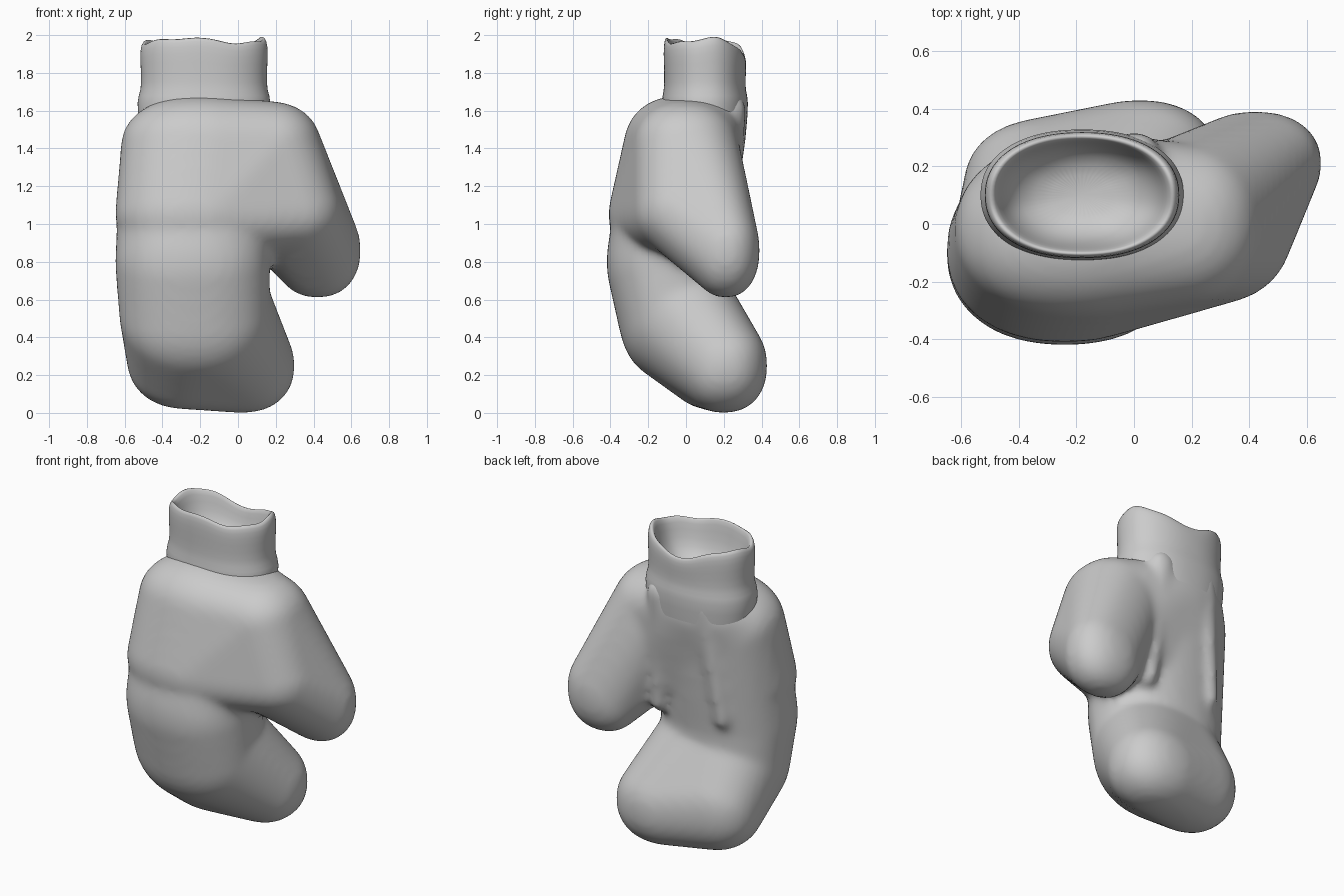
import bpy, bmesh, math

if "Cube" in bpy.data.objects:
    bpy.data.objects.remove(bpy.data.objects["Cube"], do_unlink=True)

grey = bpy.data.materials.new("soft grey")
grey.use_nodes = True
grey.diffuse_color = (0.6, 0.6, 0.6, 1)
grey.node_tree.nodes["Principled BSDF"].inputs["Base Color"].default_value = grey.diffuse_color
SIDES = 48


def rounded(value, fullness=0.9):
    """Sine or cosine pushed outward, so that ellipses become slightly boxy."""
    return math.copysign(abs(value) ** fullness, value)


def pad_points(bm, centre, radii):
    """Points over a slightly boxy ellipsoid."""
    rings = SIDES // 2
    points = []
    for row in range(rings):
        tilt = math.pi * (row + 0.5) / rings
        for column in range(SIDES):
            turn = math.tau * column / SIDES
            direction = (
                rounded(math.sin(tilt)) * rounded(math.cos(turn)),
                rounded(math.sin(tilt)) * rounded(math.sin(turn)),
                rounded(math.cos(tilt)),
            )
            points.append(bm.verts.new([c + d * r for c, d, r in zip(centre, direction, radii)]))
    return points


def stuffed(bm, *pads):
    """Stretch a tight skin around several ellipsoid pads."""
    points = []
    for centre, radii in pads:
        points += pad_points(bm, centre, radii)
    hull = bmesh.ops.convex_hull(bm, input=points)
    spare = {item for item in hull["geom_interior"] + hull["geom_unused"]
             if isinstance(item, bmesh.types.BMVert)}
    bmesh.ops.delete(bm, geom=list(spare), context='VERTS')


def finish(bm, name):
    """Turn the bmesh into a smooth grey object."""
    bmesh.ops.recalc_face_normals(bm, faces=bm.faces)
    mesh = bpy.data.meshes.new(name)
    bm.to_mesh(mesh)
    bm.free()
    mesh.materials.append(grey)
    mesh.shade_smooth()
    part = bpy.data.objects.new(name, mesh)
    bpy.context.collection.objects.link(part)
    return part


# Padded hand: wrist end, back of the hand, knuckles, curled fingers and thumb
wrist = (-0.2, -0.02, 1.4), (0.42, 0.31, 0.28)
wrist_heel = (-0.18, 0.12, 1.5), (0.34, 0.2, 0.18)
hand_back = (-0.24, -0.09, 1.05), (0.41, 0.32, 0.25)
knuckles = (-0.24, -0.1, 0.8), (0.41, 0.32, 0.35)
finger_middle = (-0.23, -0.07, 0.55), (0.4, 0.29, 0.38)
outer_fingertip = (-0.27, 0.13, 0.3), (0.32, 0.24, 0.28)
inner_fingertip = (0.02, 0.2, 0.25), (0.28, 0.23, 0.25)
thumb_tip = (0.42, 0.21, 0.86), (0.23, 0.18, 0.25)
thumb_middle = (0.25, -0.01, 1.07), (0.3, 0.27, 0.22)
thumb_base = (0.15, 0, 1.4), (0.29, 0.28, 0.25)

bm = bmesh.new()
stuffed(bm, wrist, wrist_heel, hand_back, thumb_middle, thumb_base)
stuffed(bm, wrist, knuckles)
stuffed(bm, knuckles, finger_middle)
stuffed(bm, finger_middle, outer_fingertip, inner_fingertip)
stuffed(bm, thumb_tip, thumb_middle, thumb_base)

# Loose folds running down the palm
for top, bottom in ((0, 0.05), (-0.3, -0.4)):
    stuffed(bm, ((top, 0.2, 1.6), (0.1, 0.12, 0.1)), ((bottom, 0.15, 0.9), (0.06, 0.1, 0.1)))

hand = finish(bm, "padded_hand")
blend = hand.modifiers.new("blend", 'REMESH')
blend.mode = 'VOXEL'
blend.voxel_size = 0.02
blend.use_smooth_shade = True
relax = hand.modifiers.new("relax", 'SMOOTH')
relax.factor = 0.5
relax.iterations = 14


# Hollow cuff: one oval scaled up the outside, over the rim and down the inside
def rim_wave(turn, height):
    """Uneven rim that dips toward the palm."""
    near_rim = max(height - 1.7, 0) * 4
    ripple = math.sin(3 * turn + 1) + math.sin(7 * turn) / 2
    dip = max(math.sin(turn), 0) ** 4
    return near_rim * (ripple / 80 - dip / 16)


bm = bmesh.new()
previous = None
wall = ((1.5, 1), (1.66, 1.06), (1.7, 0.98), (1.8, 0.98), (1.9, 1), (1.96, 0.98), (1.98, 0.92),
        (1.95, 0.86), (1.85, 0.8), (1.75, 0.65), (1.7, 0.3))
for height, scale in wall:
    ring = []
    for column in range(SIDES):
        turn = math.tau * column / SIDES
        ring.append(bm.verts.new((
            -0.18 + 0.34 * scale * rounded(math.cos(turn)),
            0.1 + 0.22 * scale * rounded(math.sin(turn)),
            height + rim_wave(turn, height),
        )))
    if previous:
        for column in range(SIDES):
            after = (column + 1) % SIDES
            bm.faces.new((previous[column], previous[after], ring[after], ring[column]))
    previous = ring
bm.faces.new(previous)
cuff = finish(bm, "cuff")
soften = cuff.modifiers.new("soften", 'SUBSURF')
soften.levels = soften.render_levels = 1
